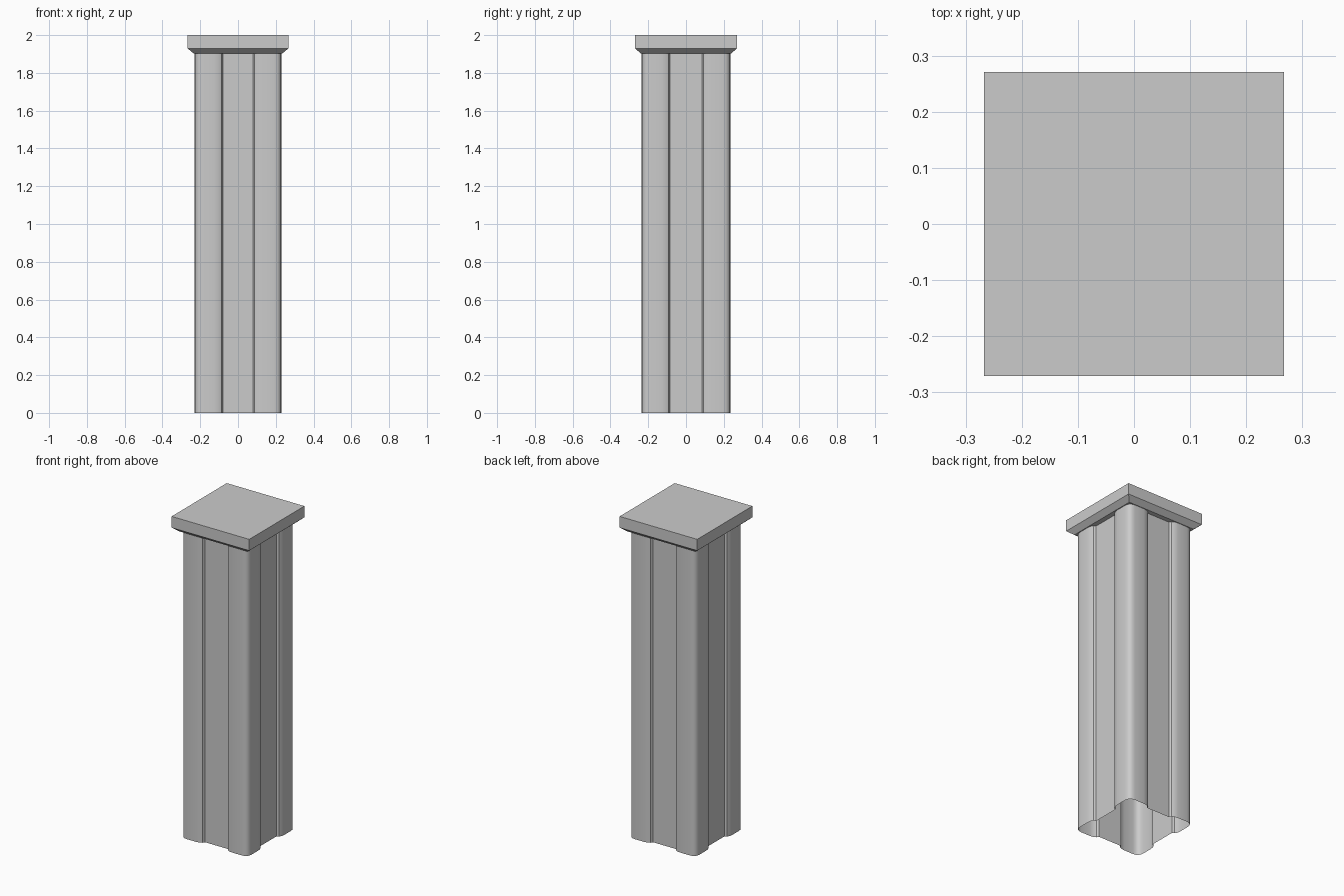
import bpy, bmesh

if "Cube" in bpy.data.objects:
    bpy.data.objects.remove(bpy.data.objects["Cube"])


def make_object(name, bm, smooth=False):
    bmesh.ops.recalc_face_normals(bm, faces=bm.faces)
    mesh = bpy.data.meshes.new(name)
    bm.to_mesh(mesh)
    bm.free()
    obj = bpy.data.objects.new(name, mesh)
    bpy.context.collection.objects.link(obj)
    if smooth:
        bpy.ops.object.select_all(action='DESELECT')
        obj.select_set(True)
        bpy.context.view_layer.objects.active = obj
        bpy.ops.object.shade_smooth_by_angle(angle=0.55)
    return obj


def loft(bm, rings):
    # Bridge consecutive closed rings of equal length with quads
    loops = [[bm.verts.new(p) for p in ring] for ring in rings]
    for a, b in zip(loops, loops[1:]):
        n = len(a)
        for i in range(n):
            j = (i + 1) % n
            bm.faces.new((a[i], a[j], b[j], b[i]))
    return loops


# Shaft: four rounded corner lobes with shallow flat recesses between, open at the bottom
corner = [(0.205, 0.085), (0.219, 0.092), (0.227, 0.108), (0.230, 0.130),
          (0.230, 0.195), (0.227, 0.212), (0.219, 0.225), (0.207, 0.232), (0.190, 0.235),
          (0.125, 0.235), (0.103, 0.232), (0.087, 0.224), (0.080, 0.210)]
profile = []
for sx, sy in ((1, 1), (-1, 1), (-1, -1), (1, -1)):
    pts = corner if sx * sy > 0 else corner[::-1]
    profile += [(sx * x, sy * y) for x, y in pts]
bm = bmesh.new()
loft(bm, [[(x, y, z) for x, y in profile] for z in (0.0, 1.905)])
make_object("pillar_shaft", bm, smooth=True)

# Cap: square slab with a chamfered underside
bm = bmesh.new()
rings = []
for hx, hy, z in ((0.235, 0.239, 1.903), (0.267, 0.271, 1.93), (0.267, 0.271, 2.0)):
    rings.append([(hx, hy, z), (-hx, hy, z), (-hx, -hy, z), (hx, -hy, z)])
loops = loft(bm, rings)
bm.faces.new(loops[0])
bm.faces.new(loops[-1])
make_object("pillar_cap", bm)
